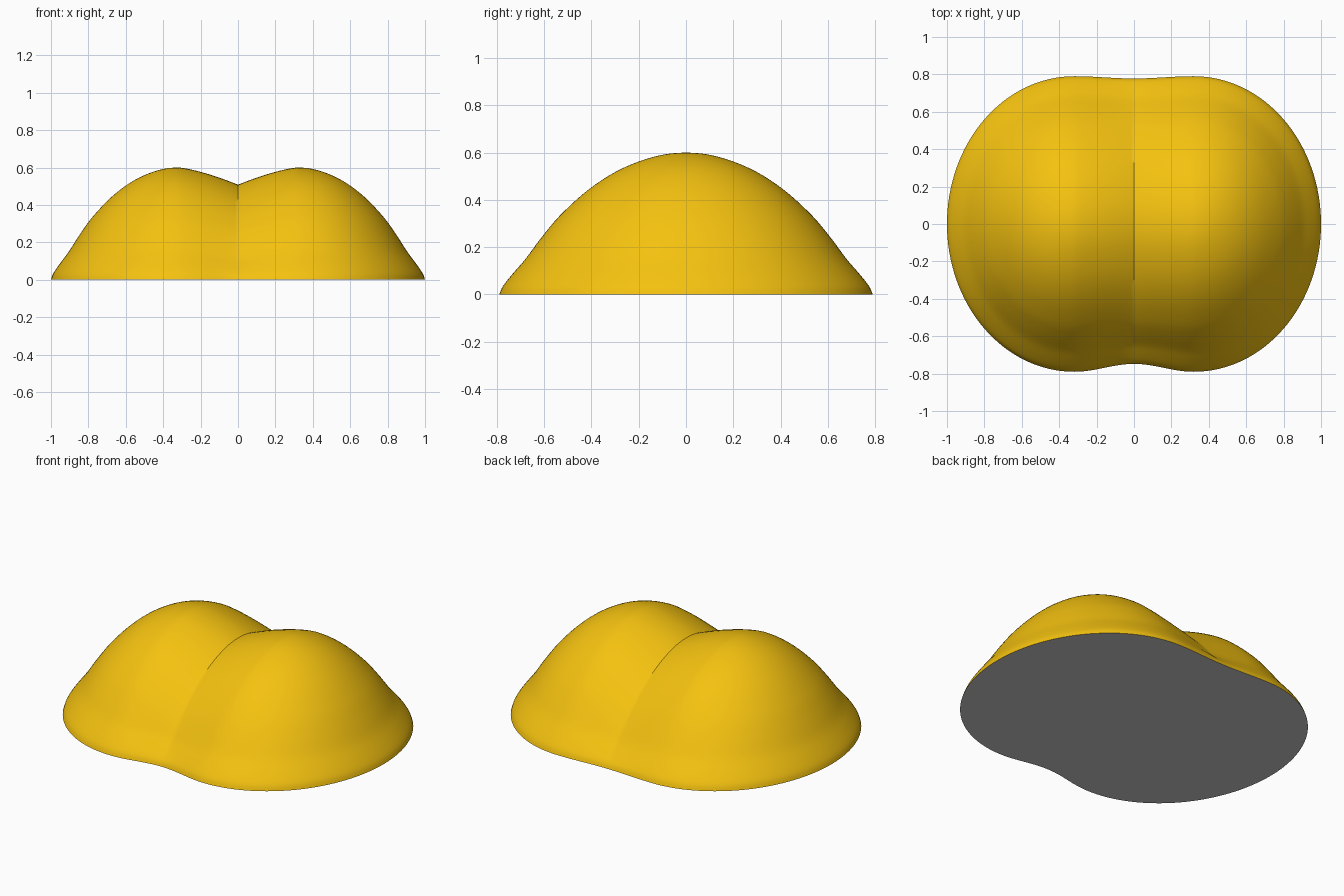
import bpy, bmesh, math

if "Cube" in bpy.data.objects:
    bpy.data.objects.remove(bpy.data.objects["Cube"])

CX, RX, RY = 0.32, 0.68, 0.79   # lobe centre and radii
PROFILE = [(0, .6), (.16, .585), (.35, .53), (.52, .445), (.68, .33), (.78, .235),
           (.86, .15), (.92, .095), (.965, .052), (.988, .025), (1, 0)]


def height(t):
    """Smooth (Hermite) interpolation of the dome profile."""
    n = len(PROFILE)

    def slope(i):
        if i == 0:
            return 0
        a, b = PROFILE[i - 1], PROFILE[min(i + 1, n - 1)]
        return (b[1] - a[1]) / (b[0] - a[0])
    for i in range(n - 1):
        (x0, z0), (x1, z1) = PROFILE[i], PROFILE[i + 1]
        if t <= x1:
            d = x1 - x0
            u = (t - x0) / d
            return (z0 * (2*u**3 - 3*u*u + 1) + z1 * (3*u*u - 2*u**3)
                    + d * slope(i) * (u**3 - 2*u*u + u) + d * slope(i + 1) * (u**3 - u*u))
    return 0


def outer(a, t):
    return (CX + RX * t * math.cos(a), RY * t * math.sin(a), height(t))


def inner(s, v):
    """Strip between the lobe ridge (s=0) and the central crease (s=1)."""
    waist = (0.042 if v < 0 else 0.012) * (1 - math.cos(math.pi * s)) / 2
    t = abs(v)
    z = height(t) - 0.092 * s**1.4 * (1 - t**3)
    return (CX * (1 - s), v * (RY - waist * t), max(z, 0))


def grid(bm, func, us, vs):
    rows = [[bm.verts.new(func(u, v)) for v in vs] for u in us]
    for r0, r1 in zip(rows, rows[1:]):
        for j in range(len(vs) - 1):
            bm.faces.new((r0[j], r1[j], r1[j + 1], r0[j + 1]))


def add_object(name, bm):
    me = bpy.data.meshes.new(name)
    bm.to_mesh(me)
    bm.free()
    ob = bpy.data.objects.new(name, me)
    bpy.context.collection.objects.link(ob)
    return ob


N = 40
rings = [math.sin(math.pi / 2 * i / N) for i in range(N + 1)]
angles = [-math.pi / 2 + math.pi * i / 64 for i in range(65)]
steps = [i / 20 for i in range(21)]

# double dome: both mirrored lobes in one surface
bm = bmesh.new()
grid(bm, outer, angles, rings)
grid(bm, inner, steps, [-t for t in reversed(rings)] + rings[1:])
for v in list(bm.verts):
    if v.co.x > 1e-6:
        continue
    v.co.x = 0
geom = bm.verts[:] + bm.edges[:] + bm.faces[:]
bmesh.ops.mirror(bm, geom=geom, axis='X', merge_dist=1e-5)
bmesh.ops.remove_doubles(bm, verts=bm.verts, dist=1e-5)
bmesh.ops.recalc_face_normals(bm, faces=bm.faces)
bm.normal_update()
if sum(f.normal.z for f in bm.faces) < 0:
    bmesh.ops.reverse_faces(bm, faces=bm.faces)
dome = add_object("double_dome", bm)
mat = bpy.data.materials.new("yellow")
mat.diffuse_color = (0.91, 0.54, 0.005, 1)
mat.use_nodes = True
mat.node_tree.nodes["Principled BSDF"].inputs["Base Color"].default_value = mat.diffuse_color
dome.data.materials.append(mat)
bpy.context.view_layer.objects.active = dome
dome.select_set(True)
bpy.ops.object.shade_smooth_by_angle(angle=math.radians(35))

# flat underside following the rim
right = ([inner(s, -1) for s in reversed(steps)] + [outer(a, 1) for a in angles[1:]]
         + [inner(s, 1) for s in steps[1:]])
left = [(-x, y, z) for x, y, z in reversed(right[1:-1])]
bm = bmesh.new()
face = bm.faces.new([bm.verts.new(p) for p in right + left])
face.normal_update()
if face.normal.z > 0:
    face.normal_flip()
add_object("flat_base", bm)
